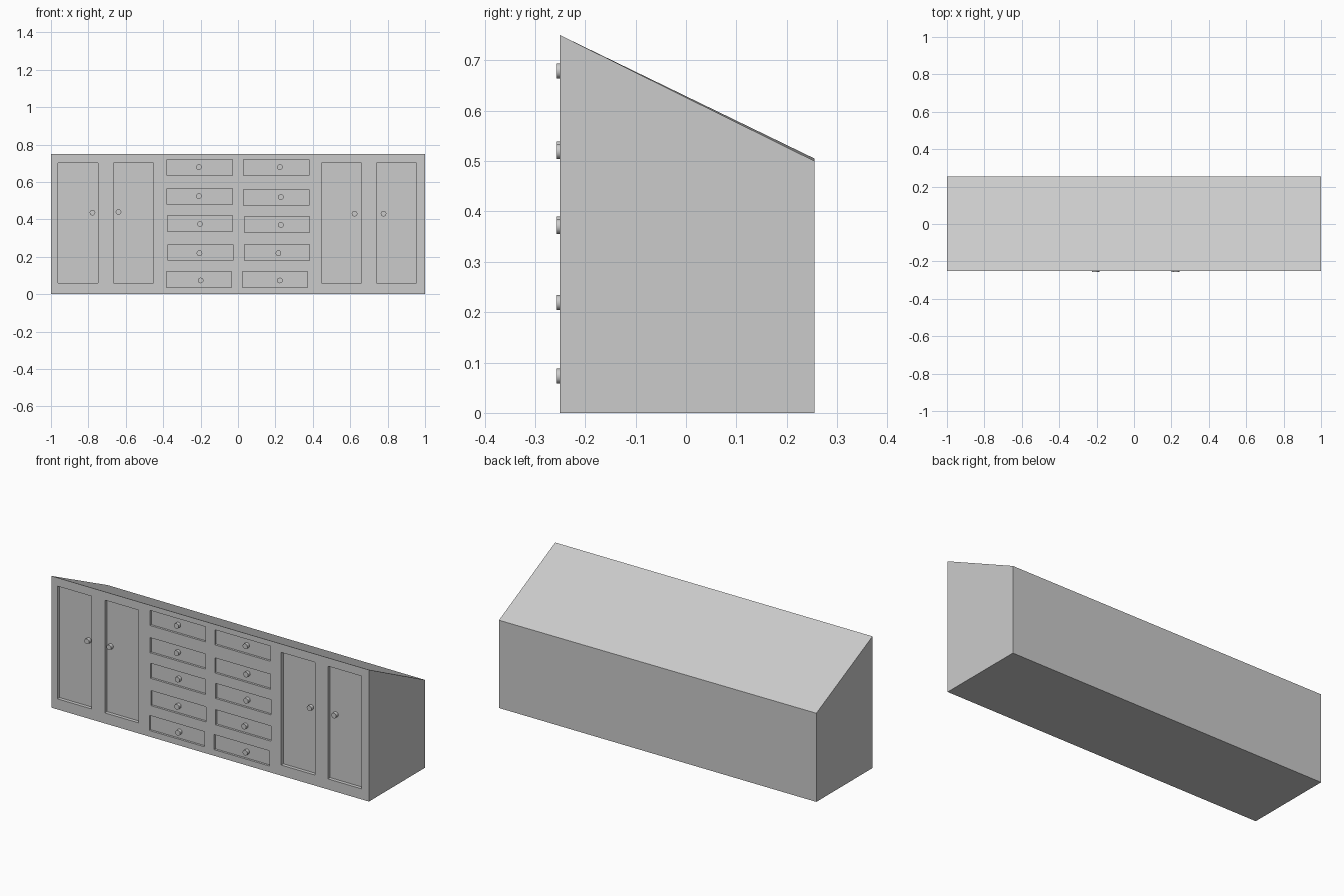
import bpy, bmesh, math
from mathutils import Matrix, Vector

cube = bpy.data.objects.get("Cube")
if cube:
    bpy.data.objects.remove(cube, do_unlink=True)

grey = bpy.data.materials.new("plain_grey")
grey.use_nodes = True
grey.diffuse_color = (0.6, 0.6, 0.6, 1)
grey.node_tree.nodes["Principled BSDF"].inputs["Base Color"].default_value = grey.diffuse_color

FRONT, BACK = -0.25, 0.255
DOOR_DEPTH, DRAWER_DEPTH = 0.02, 0.012


def make_object(name, bm):
    bmesh.ops.recalc_face_normals(bm, faces=bm.faces[:])
    mesh = bpy.data.meshes.new(name)
    bm.to_mesh(mesh)
    bm.free()
    mesh.materials.append(grey)
    ob = bpy.data.objects.new(name, mesh)
    bpy.context.collection.objects.link(ob)
    return ob


def add_recess(bm, x, z, width, height, depth):
    """Box that reaches from outside the front to the recess floor."""
    length = depth + 0.05
    place = Matrix.Translation((x, FRONT + depth - length / 2, z))
    bmesh.ops.create_cube(bm, size=1, matrix=place @ Matrix.Diagonal((width, length, height, 1)))


def make_knob(name, x, z, depth, tip):
    """Round knob standing on the recess floor."""
    base = FRONT + depth + 0.001
    bm = bmesh.new()
    place = Matrix.Translation((x, (base + tip) / 2, z)) @ Matrix.Rotation(math.pi / 2, 4, 'X')
    bmesh.ops.create_cone(bm, cap_ends=True, segments=24, radius1=0.015, radius2=0.015,
                          depth=base - tip, matrix=place)
    knob = make_object(name, bm)
    bpy.ops.object.select_all(action='DESELECT')
    knob.select_set(True)
    bpy.context.view_layer.objects.active = knob
    bpy.ops.object.shade_smooth_by_angle(angle=math.radians(40))


# Cabinet body: box with the top sloping down to the back
bm = bmesh.new()
bmesh.ops.create_cube(bm, size=1)
for v in bm.verts:
    front, top, right = v.co.y < 0, v.co.z > 0, v.co.x > 0
    height = 0.75 if front else (0.5 if right else 0.505)
    v.co = Vector((1 if right else -1, FRONT if front else BACK, height if top else 0))
body = make_object("cabinet_body", bm)

# Doors: panel centre x, knob x, knob z
doors = [(-0.856, -0.778, 0.436), (-0.558, -0.639, 0.439),
         (0.553, 0.623, 0.43), (0.848, 0.778, 0.43)]
# Drawers: panel x, panel z, knob x, knob z
drawers = [(-0.205, 0.677, -0.209, 0.679), (-0.205, 0.522, -0.209, 0.524),
           (-0.203, 0.377, -0.203, 0.375), (-0.2, 0.222, -0.206, 0.219),
           (-0.209, 0.078, -0.2, 0.073),
           (0.204, 0.676, 0.224, 0.679), (0.204, 0.516, 0.229, 0.519),
           (0.209, 0.372, 0.229, 0.37), (0.208, 0.222, 0.216, 0.219),
           (0.198, 0.078, 0.224, 0.073)]

cuts = bmesh.new()
for i, (x, kx, kz) in enumerate(doors, 1):
    add_recess(cuts, x, 0.381, 0.213, 0.642, DOOR_DEPTH)
    make_knob(f"door_knob_{i}", kx, kz, DOOR_DEPTH, FRONT)
for i, (x, z, kx, kz) in enumerate(drawers, 1):
    add_recess(cuts, x, z, 0.349, 0.086, DRAWER_DEPTH)
    make_knob(f"drawer_knob_{i}", kx, kz, DRAWER_DEPTH, FRONT - 0.007)

# Cut the door and drawer recesses out of the front
cutter = make_object("recess_cutter", cuts)
cutter.hide_render = True
mod = body.modifiers.new("recesses", 'BOOLEAN')
mod.operation, mod.solver, mod.object = 'DIFFERENCE', 'EXACT', cutter
bpy.context.view_layer.objects.active = body
bpy.ops.object.modifier_apply(modifier=mod.name)
bpy.data.objects.remove(cutter, do_unlink=True)
